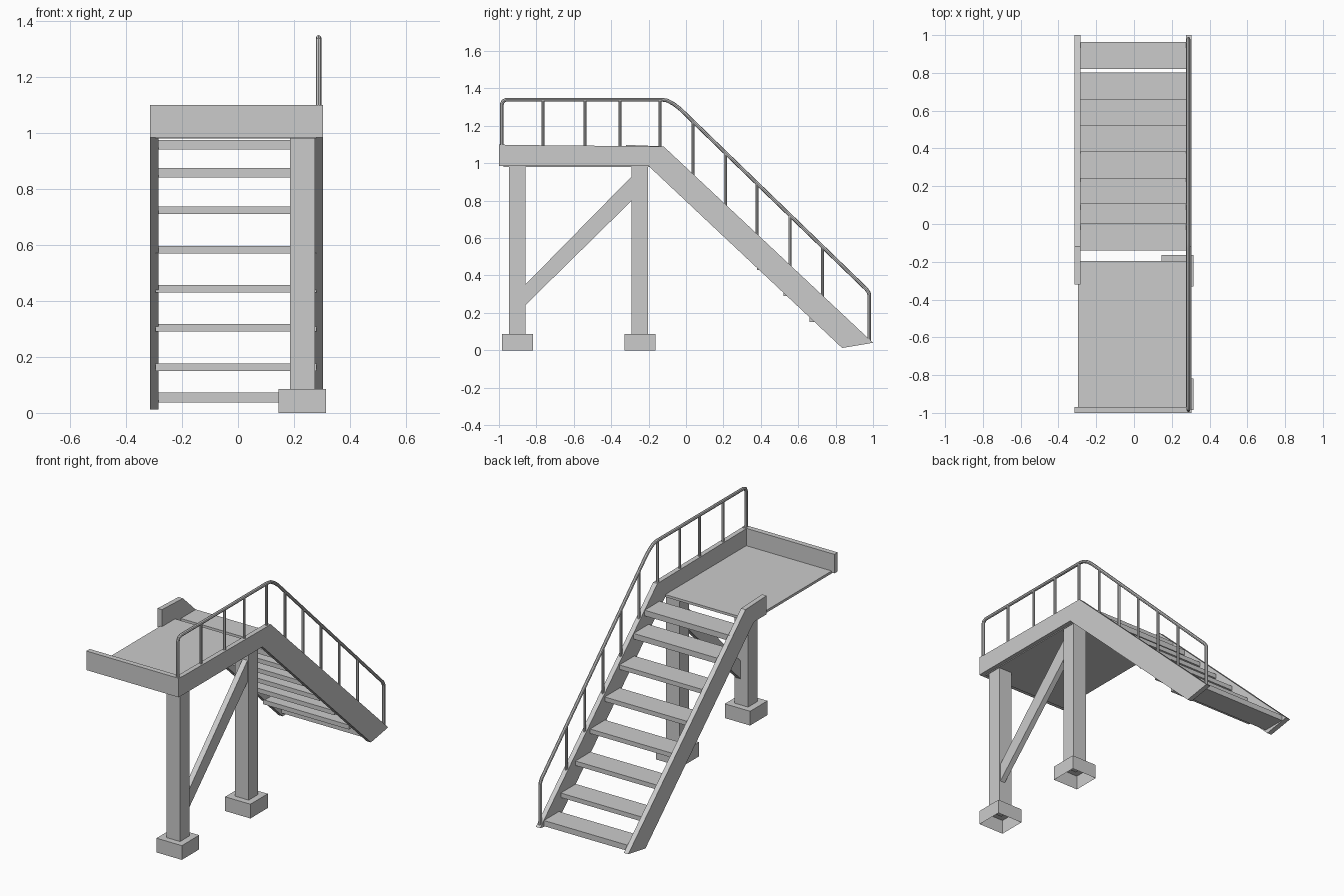
import bpy, bmesh

if "Cube" in bpy.data.objects:
    bpy.data.objects.remove(bpy.data.objects["Cube"])


def mesh_object(name, bm):
    bmesh.ops.recalc_face_normals(bm, faces=bm.faces[:])
    me = bpy.data.meshes.new(name)
    bm.to_mesh(me)
    bm.free()
    ob = bpy.data.objects.new(name, me)
    bpy.context.collection.objects.link(ob)
    return ob


def plate(name, profile, x0, x1):
    """Extrude a (y, z) profile between x0 and x1."""
    bm = bmesh.new()
    face = bm.faces.new([bm.verts.new((x0, y, z)) for y, z in profile])
    ext = bmesh.ops.extrude_face_region(bm, geom=[face], use_keep_orig=True)
    verts = [v for v in ext["geom"] if isinstance(v, bmesh.types.BMVert)]
    bmesh.ops.translate(bm, verts=verts, vec=(x1 - x0, 0, 0))
    return mesh_object(name, bm)


def box(name, x, y, z):
    return plate(name, [(y[0], z[0]), (y[1], z[0]), (y[1], z[1]), (y[0], z[1])], *x)


def tube(name, points, radius):
    cu = bpy.data.curves.new(name, "CURVE")
    cu.dimensions = "3D"
    cu.bevel_depth = radius
    cu.bevel_resolution = 2
    cu.use_fill_caps = True
    sp = cu.splines.new("POLY")
    sp.points.add(len(points) - 1)
    for p, (y, z) in zip(sp.points, points):
        p.co = (RAIL_X, y, z, 1)
    ob = bpy.data.objects.new(name, cu)
    bpy.context.collection.objects.link(ob)


RAIL_X = 0.288

# Side stringers: the right one runs along the whole platform
for name, start, x0, x1 in (("right_stringer", -1.0, 0.275, 0.304),
                            ("left_stringer", -0.32, -0.314, -0.284)):
    plate(name, [(start, 0.985), (start, 1.098), (-0.12, 1.09),
                 (1.0, 0.04), (0.835, 0.012), (-0.2, 0.985)], x0, x1)

# Platform and its front beam
box("platform", (-0.296, 0.28), (-0.975, -0.195), (0.98, 0.995))
box("front_beam", (-0.314, 0.304), (-1.0, -0.968), (0.985, 1.1))

# Treads: front edge y, bottom z, thickness
treads = [(0.82, 0.038, 0.034)]
treads += [(0.66 - 0.14 * i, 0.15 + 0.14 * i, 0.027) for i in range(5)]
treads += [(-0.035, 0.842, 0.034), (-0.14, 0.942, 0.034)]
for i, (y, z, t) in enumerate(treads):
    box(f"tread_{i + 1}", (-0.295, 0.28), (y, y + 0.143), (z, z + t))

# Posts with hollow feet that are open underneath
for name, y in (("front", -0.902), ("back", -0.247)):
    box(name + "_post", (0.185, 0.276), (y - 0.045, y + 0.045), (0.08, 0.985))
    foot = box(name + "_foot", (0.145, 0.314), (y - 0.083, y + 0.083), (0, 0.086))
    bm = bmesh.new()
    bm.from_mesh(foot.data)
    bottom = [f for f in bm.faces if f.calc_center_median().z < 0.01]
    bmesh.ops.delete(bm, geom=bottom, context="FACES_ONLY")
    bm.to_mesh(foot.data)
    bm.free()

# Diagonal brace between the posts
plate("brace", [(-0.86, 0.24), (-0.29, 0.8), (-0.29, 0.93), (-0.86, 0.35)], 0.235, 0.268)


def rail_z(y):
    return min(1.34, 1.262 - 0.97 * y)


# Handrail with rounded bends
tube("handrail", [(-0.985, 1.08), (-0.985, 1.315), (-0.978, 1.332), (-0.96, 1.34),
                  (-0.13, 1.34), (-0.1, 1.335), (-0.065, 1.316), (-0.03, 1.289),
                  (0.965, rail_z(0.965)), (0.977, 0.308), (0.98, 0.295), (0.98, 0.045)], 0.01)

# Balusters from the stringer up to the handrail
for i, y in enumerate((-0.765, -0.54, -0.352, -0.14, 0.037, 0.21, 0.38, 0.555, 0.73)):
    base = min(1.08, 0.965 - 0.9375 * y)
    tube(f"baluster_{i + 1}", [(y, base), (y, rail_z(y))], 0.008)

# Convert tubes to smooth meshes
bpy.ops.object.select_all(action="DESELECT")
tubes = [o for o in bpy.context.collection.objects if o.type == "CURVE"]
for ob in tubes:
    ob.select_set(True)
bpy.context.view_layer.objects.active = tubes[0]
bpy.ops.object.convert(target="MESH")
bpy.ops.object.shade_smooth_by_angle()
